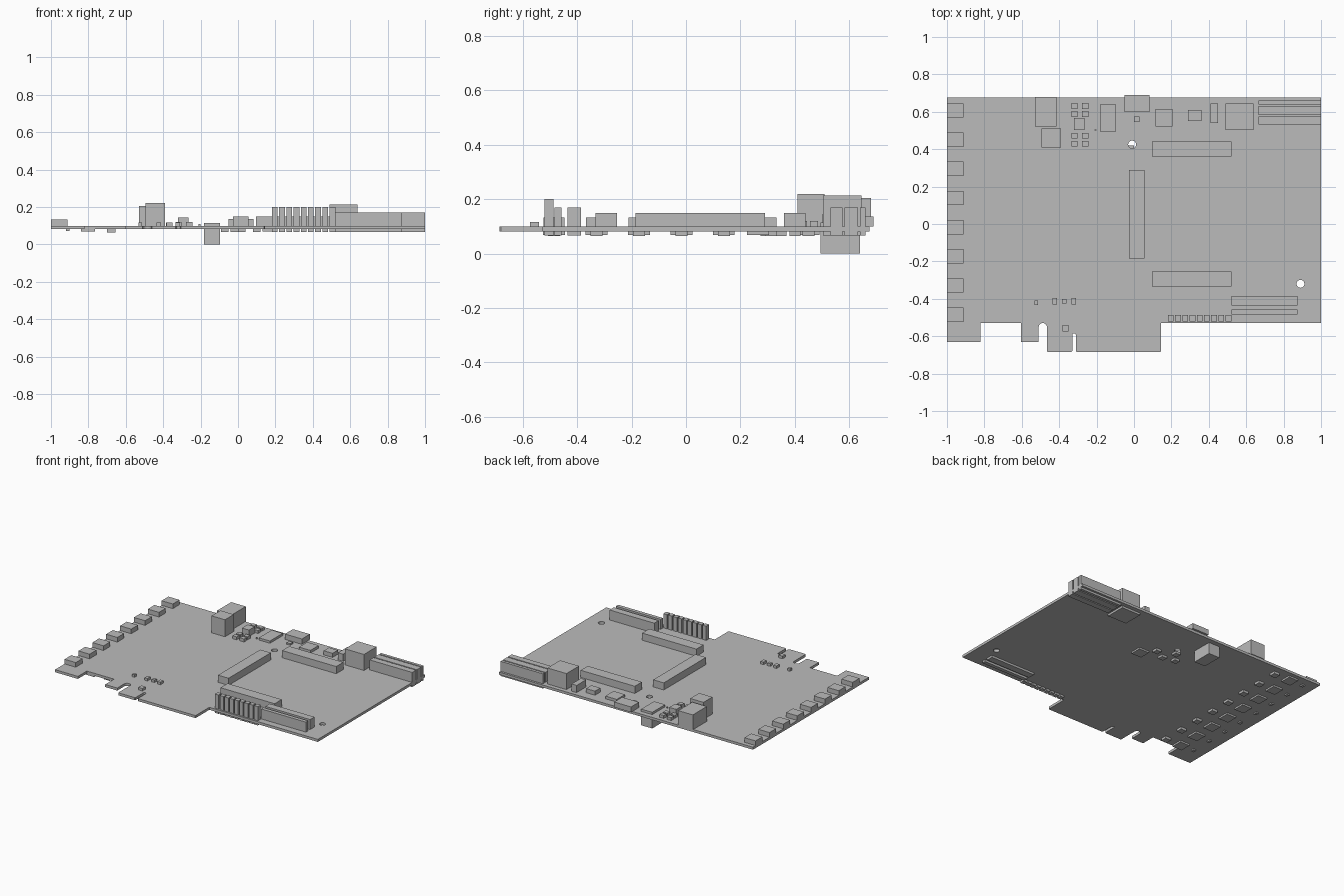
import bpy, bmesh, math

cube = bpy.data.objects.get("Cube")
if cube:
    bpy.data.objects.remove(cube, do_unlink=True)

GREY = (0.5, 0.5, 0.5, 1)
mat = bpy.data.materials.new("plain grey")
mat.use_nodes = True
mat.diffuse_color = GREY
mat.node_tree.nodes["Principled BSDF"].inputs["Base Color"].default_value = GREY

BOTTOM, TOP = 0.081, 0.099   # board faces


def add_object(name, bm):
    mesh = bpy.data.meshes.new(name)
    bmesh.ops.recalc_face_normals(bm, faces=bm.faces)
    bm.to_mesh(mesh)
    bm.free()
    mesh.materials.append(mat)
    ob = bpy.data.objects.new(name, mesh)
    bpy.context.collection.objects.link(ob)
    return ob


def prism(name, points, z0, z1):
    bm = bmesh.new()
    face = bm.faces.new([bm.verts.new((x, y, z0)) for x, y in points])
    out = bmesh.ops.extrude_face_region(bm, geom=[face])
    for v in out["geom"]:
        if isinstance(v, bmesh.types.BMVert):
            v.co.z = z1
    return add_object(name, bm)


def box(name, x0, x1, y0, y1, z1, z0=TOP):
    return prism(name, [(x0, y0), (x1, y0), (x1, y1), (x0, y1)], z0, z1)


def circle(x, y, r, start=0, end=2 * math.pi, n=24):
    return [(x + r * math.cos(start + (end - start) * i / n),
             y + r * math.sin(start + (end - start) * i / n)) for i in range(n)]


# Board outline with edge fingers and rounded notches
outline = [(-1, 0.675), (-1, -0.63), (-0.82, -0.63), (-0.82, -0.53),
           (-0.605, -0.53), (-0.605, -0.63), (-0.51, -0.63)]
outline += circle(-0.4875, -0.552, 0.0225, math.pi, 0, 10)
outline += [(-0.465, -0.552), (-0.465, -0.68), (-0.46, -0.685),
            (-0.335, -0.685), (-0.33, -0.68)]
outline += circle(-0.32, -0.595, 0.01, math.pi, 0, 6)
outline += [(-0.31, -0.595), (-0.31, -0.68), (-0.305, -0.685), (0.14, -0.685),
            (0.145, -0.68), (0.145, -0.53), (1, -0.53), (1, 0.675)]
board = prism("circuit_board", outline, BOTTOM, TOP)

# Mounting holes
for i, (x, y) in enumerate([(-0.01, 0.425), (0.89, -0.32)]):
    cutter = prism(f"hole_cutter_{i}", circle(x, y, 0.021), 0, 0.2)
    cutter.hide_render = True
    cutter.hide_set(True)
    cut = board.modifiers.new("hole", "BOOLEAN")
    cut.operation = "DIFFERENCE"
    cut.solver = "EXACT"
    cut.object = cutter

# Left-edge sockets with their driver chips below
for i in range(8):
    y = 0.607 - 0.156 * i
    box(f"edge_socket_{i}", -1, -0.912, y - 0.038, y + 0.038, 0.132)
    box(f"driver_chip_{i}", -0.84, -0.765, y - 0.04, y + 0.04, BOTTOM, 0.069)
    box(f"inductor_{i}", -0.7, -0.655, y - 0.022, y + 0.022, BOTTOM, 0.064)
    box(f"bottom_resistor_{i}", -0.92, -0.9, y - 0.012, y + 0.012, BOTTOM, 0.072)

# Rear ports and power parts
box("rear_jack", -0.53, -0.415, 0.522, 0.68, 0.205)
box("tall_block", -0.495, -0.39, 0.41, 0.51, 0.22)
box("rear_port", -0.05, 0.083, 0.6, 0.69, 0.137)
box("through_block", -0.182, -0.095, 0.495, 0.64, 0.115, 0)
box("square_socket", 0.49, 0.64, 0.503, 0.645, 0.213, 0.066)
box("regulator", -0.32, -0.265, 0.502, 0.567, 0.145)
for i, y in enumerate((0.43, 0.471, 0.588, 0.631)):
    for j, x in enumerate((-0.318, -0.26)):
        box(f"capacitor_{i}_{j}", x - 0.017, x + 0.017, y - 0.015, y + 0.015, 0.12)

# Rear small chips
box("tiny_part", -0.21, -0.2, 0.5, 0.505, 0.108)
box("small_chip", 0, 0.03, 0.545, 0.575, 0.11)
box("flat_chip", 0.115, 0.205, 0.522, 0.615, 0.118)
box("square_chip", 0.29, 0.36, 0.55, 0.61, 0.128)
box("slim_header", 0.41, 0.45, 0.54, 0.645, 0.15)

# Corner connector rows, passing through the board
for i, (y0, y1) in enumerate([(0.532, 0.575), (0.583, 0.632), (0.64, 0.66)]):
    box(f"corner_connector_{i}", 0.665, 1, y0, y1, 0.17, 0.066)

# Long mezzanine connectors
box("rear_mezzanine", 0.095, 0.522, 0.36, 0.44, 0.15)
box("front_mezzanine", 0.095, 0.522, -0.333, -0.253, 0.15)
box("centre_mezzanine", -0.028, 0.055, -0.185, 0.29, 0.15)

# Front connector pair and pin row
box("front_connector_wide", 0.52, 0.873, -0.435, -0.386, 0.17, 0.066)
box("front_connector_slim", 0.52, 0.873, -0.483, -0.457, 0.17, 0.066)
for i in range(9):
    x = 0.197 + 0.0385 * i
    box(f"header_pin_{i}", x - 0.015, x + 0.015, -0.52, -0.487, 0.2, 0.066)

# Small parts near the edge fingers
for i, (x, y, w, d) in enumerate([(-0.522, -0.421, 0.01, 0.011), (-0.424, -0.413, 0.012, 0.017),
                                  (-0.372, -0.412, 0.012, 0.012), (-0.322, -0.413, 0.012, 0.017),
                                  (-0.367, -0.557, 0.016, 0.017)]):
    box(f"finger_part_{i}", x - w, x + w, y - d, y + d, 0.117)

# Parts on the underside
box("bottom_chip", 0.13, 0.21, 0.225, 0.305, BOTTOM, 0.069)
for i, (x, y) in enumerate([(0.1, 0.35), (-0.02, 0.4), (-0.07, 0.33), (0.02, 0.31)]):
    box(f"bottom_part_{i}", x - 0.02, x + 0.02, y - 0.02, y + 0.02, BOTTOM, 0.065)
